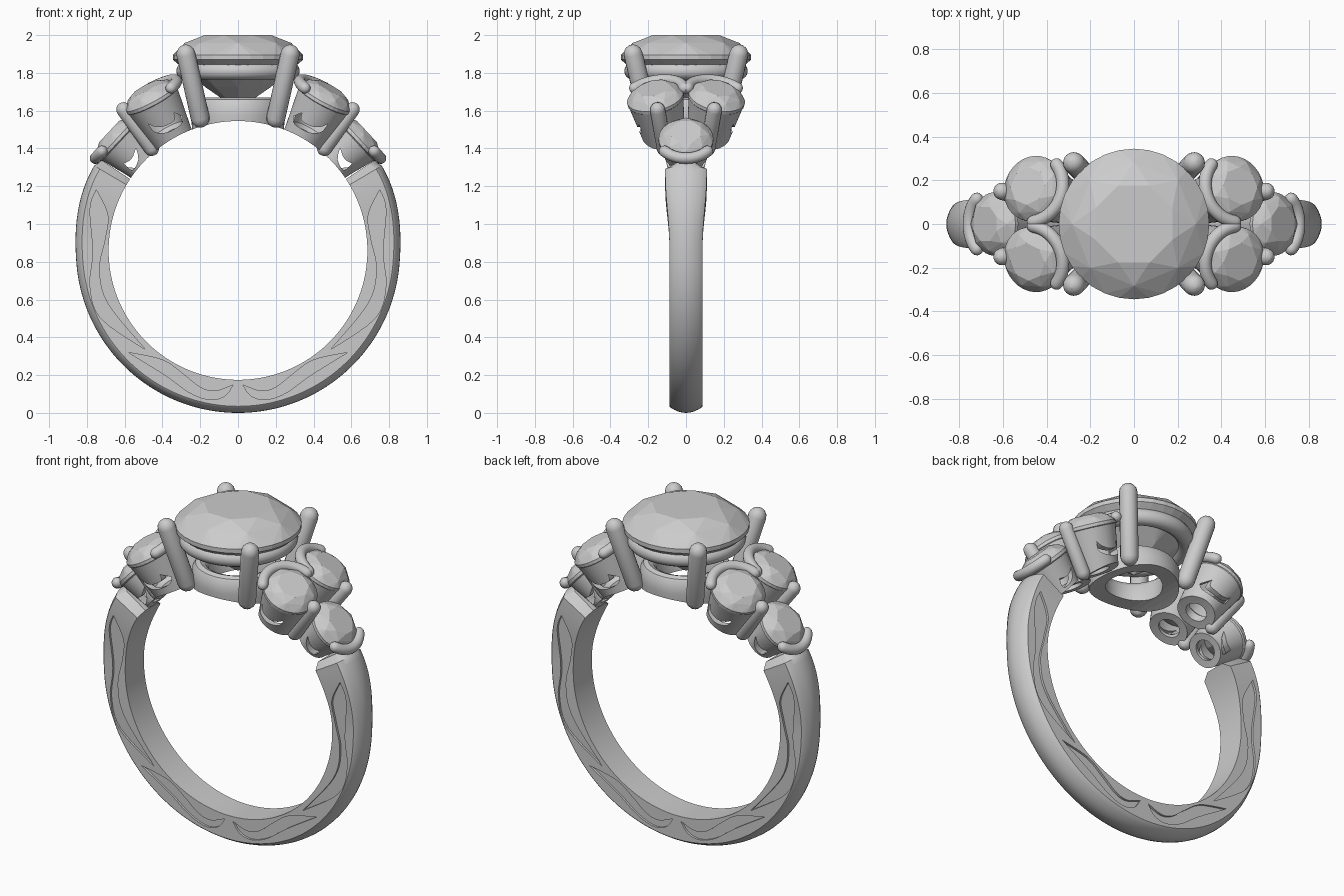
import bpy, bmesh
from math import sin, cos, pi, radians, degrees, atan2, sqrt
from mathutils import Vector, Matrix

if "Cube" in bpy.data.objects:
    bpy.data.objects.remove(bpy.data.objects["Cube"])

FZ, FR = 0.86, 0.685          # finger hole centre height and radius


def make(name, bm, smooth=True):
    bmesh.ops.recalc_face_normals(bm, faces=bm.faces)
    me = bpy.data.meshes.new(name)
    bm.to_mesh(me)
    bm.free()
    ob = bpy.data.objects.new(name, me)
    bpy.context.collection.objects.link(ob)
    if smooth:
        shade(ob)
    return ob


def activate(ob):
    bpy.ops.object.select_all(action='DESELECT')
    ob.select_set(True)
    bpy.context.view_layer.objects.active = ob


def shade(ob):
    activate(ob)
    bpy.ops.object.shade_smooth_by_angle(angle=radians(35))


def loft(name, rings, loop=False, smooth=True):
    """Join equal rings of points with quads; close into a loop or cap the ends."""
    bm = bmesh.new()
    rs = [[bm.verts.new(p) for p in r] for r in rings]
    n = len(rs[0])
    for i in range(len(rs) if loop else len(rs) - 1):
        a, b = rs[i], rs[(i + 1) % len(rs)]
        for j in range(n):
            k = (j + 1) % n
            bm.faces.new((a[j], a[k], b[k], b[j]))
    if not loop:
        bm.faces.new(rs[0])
        bm.faces.new(rs[-1])
    return make(name, bm, smooth)


def lathe(name, profile, mat=Matrix(), n=48):
    return loft(name, [[mat @ Vector((r * cos(2 * pi * i / n), r * sin(2 * pi * i / n), z))
                        for r, z in profile] for i in range(n)], loop=True)


def cut(ob, *cutters):
    for c in cutters:
        c.hide_render = True
        m = ob.modifiers.new("cut", 'BOOLEAN')
        m.object, m.operation, m.solver = c, 'DIFFERENCE', 'EXACT'
        activate(ob)
        bpy.ops.object.modifier_apply(modifier=m.name)
    shade(ob)


def rod(name, pts, r):
    """Round bar through points with domed ends."""
    pts = [Vector(p) for p in pts]
    path = [(p, r) for p in pts]
    for end, prev, front in ((pts[-1], pts[-2], False), (pts[0], pts[1], True)):
        d = (end - prev).normalized()
        dome = [(end + d * r * sin(radians(t)), r * cos(radians(t))) for t in (25, 50, 70, 86)]
        path = dome[::-1] + path if front else path + dome
    cu = bpy.data.curves.new(name, 'CURVE')
    cu.dimensions, cu.bevel_depth, cu.bevel_resolution, cu.use_fill_caps = '3D', 1.0, 6, True
    sp = cu.splines.new('POLY')
    sp.points.add(len(path) - 1)
    for q, (p, w) in zip(sp.points, path):
        q.co, q.radius = (*p, 1), w
    ob = bpy.data.objects.new(name, cu)
    bpy.context.collection.objects.link(ob)
    activate(ob)
    bpy.ops.object.convert(target='MESH')
    shade(bpy.context.view_layer.objects.active)


def stone(name, R, crown, table, depth, girdle, mat):
    """Faceted round brilliant, as the hull of its rings of corners."""
    bm = bmesh.new()
    for n, r, z, off in ((8, table, crown, 0), (8, (table + R) * 0.53, crown * 0.6, 0.5),
                         (32, R, 0, 0), (32, R, -girdle, 0),
                         (8, R * 0.5, -girdle - (depth - girdle) * 0.55, 0.5), (1, 0, -depth, 0)):
        for i in range(n):
            a = 2 * pi * (i + off) / n + pi / 8
            bm.verts.new(mat @ Vector((r * cos(a), r * sin(a), z)))
    res = bmesh.ops.convex_hull(bm, input=bm.verts)
    bmesh.ops.delete(bm, geom=[v for v in bm.verts if not v.link_faces], context='VERTS')
    bmesh.ops.dissolve_limit(bm, angle_limit=radians(1), verts=bm.verts, edges=bm.edges)
    return make(name, bm, smooth=False)


def prism(name, outline, y0, y1, sx, sy):
    """Cutter: xz outline pushed along y; y0 may depend on the point."""
    return loft(name, [[(sx * x, sy * (y0(x, z) if callable(y0) else y0), z) for x, z in outline],
                       [(sx * x, sy * y1, z) for x, z in outline]], smooth=False)


def spline(p, steps=5):
    p = [Vector(q) for q in p]
    out = []
    for i in range(len(p) - 1):
        a, b, c, d = p[max(i - 1, 0)], p[i], p[i + 1], p[min(i + 2, len(p) - 1)]
        for s in range(steps):
            t = s / steps
            out.append(0.5 * (2 * b + (c - a) * t + (2 * a - 5 * b + 4 * c - d) * t * t
                              + (3 * b - a - 3 * c + d) * t ** 3))
    return out


def ease(t):
    t = min(max(t, 0), 1)
    return t * t * (3 - 2 * t)


def half_width(deg):
    return 0.088 + 0.022 * ease((deg - 92) / 26)


# Shank: swept section with flat sides and a domed outside, nosed at both ends
rings = []
END, NOSE = 120.5, 123.5
angles = [-NOSE] + [-END + 2 * END * i / 110 for i in range(111)] + [NOSE]
for deg in angles:
    d, a = abs(deg), radians(deg)
    w = 0.06 if d > END + 1 else half_width(d)
    ro = 0.858 + 0.027 * ease((d - 85) / 35) - (0.02 if d > END + 1 else 0) + 0.002 * cos(a)
    sec = [(FR, -w), (ro - 0.035, -w)]
    sec += [(ro - 0.03 * (k / 4) ** 2, w * 0.96 * k / 4) for k in range(-4, 5)]
    sec += [(ro - 0.035, w), (FR, w)]
    rings.append([(r * sin(a), y, FZ - r * cos(a)) for r, y in sec])
shank = loft("shank", rings)

# Engraved leaf scrolls on both faces of the shank
leaf_a = (spline([(.75, 1.18), (.783, 1.08), (.767, .85), (.783, .67), (.725, .50), (.49, .335)])
          + spline([(.49, .335), (.69, .58), (.735, .76), (.704, .92), (.69, 1.05), (.75, 1.18)]))
leaf_b = (spline([(.58, .32), (.386, .2), (.254, .106), (.148, .07), (.07, .09), (.026, .148)])
          + spline([(.026, .148), (.12, .115), (.2, .135), (.29, .205), (.40, .28), (.58, .32)]))


def groove_floor(x, z):
    return half_width(degrees(atan2(abs(x), FZ - z))) - 0.013


helpers = [prism("groove_cutter", leaf, groove_floor, 0.3, sx, sy)
           for leaf in (leaf_a, leaf_b) for sx in (1, -1) for sy in (1, -1)]
cut(shank, *helpers)

# Finger hole cutter, trims everything that reaches inside
finger = loft("finger_cutter", [[(FR * cos(2 * pi * i / 128), y, FZ + FR * sin(2 * pi * i / 128))
                                 for i in range(128)] for y in (-0.6, 0.6)], smooth=False)
helpers.append(finger)

# Centre stone, its two rails and four prongs
stone("centre_stone", 0.345, 0.105, 0.19, 0.29, 0.025, Matrix.Translation((0, 0, 1.895)))
lathe("upper_rail", [(0.28 + 0.047 * cos(2 * pi * k / 16), 1.81 + 0.046 * sin(2 * pi * k / 16))
                     for k in range(16)], n=64)
base = lathe("base_rail", [(0.15, 1.42), (0.235, 1.42), (0.25, 1.58), (0.247, 1.63), (0.23, 1.66),
                           (0.205, 1.67), (0.18, 1.66), (0.16, 1.63)], n=64)
cut(base, finger)
for sx in (1, -1):
    for sy in (1, -1):
        rod("centre_prong", [(sx * .2, sy * .2, 1.56), (sx * .276, sy * .28, 1.90)], 0.05)


def setting(label, base_pt, top_pt, r_top, r_low, r_stone, arc_mid, spread, slot, slot_y, sides, sx):
    """Cup with crescent windows, its stone, and a curved bar holding the stone."""
    b, g = Vector(base_pt), Vector(top_pt)
    L = (g - b).length
    frame = (g - b).to_track_quat('Z', 'Y').to_matrix().to_4x4()
    mat = Matrix.Translation(b) @ frame
    cup = lathe(label + "_cup", [(0.06, -0.04), (r_low, -0.04), (r_low + 0.01, 0.03),
                                 (r_top, L - 0.02), (r_top - 0.025, L - 0.02),
                                 (r_low - 0.02, 0.05), (0.06, 0.03)], mat)
    windows = [prism("window_cutter", slot, slot_y, 0.5, sx, s) for s in sides]
    helpers.extend(windows)
    cut(cup, finger, *windows)
    stone(label + "_stone", r_stone, 0.055, r_stone * 0.58, L * 0.6, 0.018, Matrix.Translation(g) @ frame)
    arc = [radians(arc_mid + spread * k / 8) for k in range(-8, 9)]
    rod(label + "_bar", [mat @ Vector(((r_stone + .008) * cos(a), (r_stone + .008) * sin(a), L + 0.012))
                         for a in arc], 0.03)


slot_in = spline([(.475, 1.53), (.44, 1.487), (.37, 1.487), (.30, 1.53), (.295, 1.58)], 4) + \
          spline([(.34, 1.59), (.335, 1.55), (.39, 1.517), (.44, 1.515), (.475, 1.53)], 4)
slot_out = spline([(.605, 1.32), (.56, 1.285), (.528, 1.34), (.54, 1.405)], 4) + \
           spline([(.54, 1.405), (.563, 1.345), (.605, 1.32)], 4)
for sx in (1, -1):
    # Paired stones on each shoulder
    for sy in (1, -1):
        setting("shoulder", (sx * .345, sy * .115, 1.455), (sx * .462, sy * .163, 1.672),
                0.148, 0.105, 0.152, 90, 62, slot_in, 0.15, (sy,), sx)
        rod("shoulder_prong", [(sx * .458, sy * .115, 1.40), (sx * .605, sy * .15, 1.605)], 0.04)
    # Single outer stone next to the shank
    setting("outer", (sx * .495, 0, 1.315), (sx * .642, 0, 1.452),
            0.138, 0.095, 0.145, 270, 48, slot_out, 0.03, (1, -1), sx)

for h in helpers:
    bpy.data.objects.remove(h, do_unlink=True)
